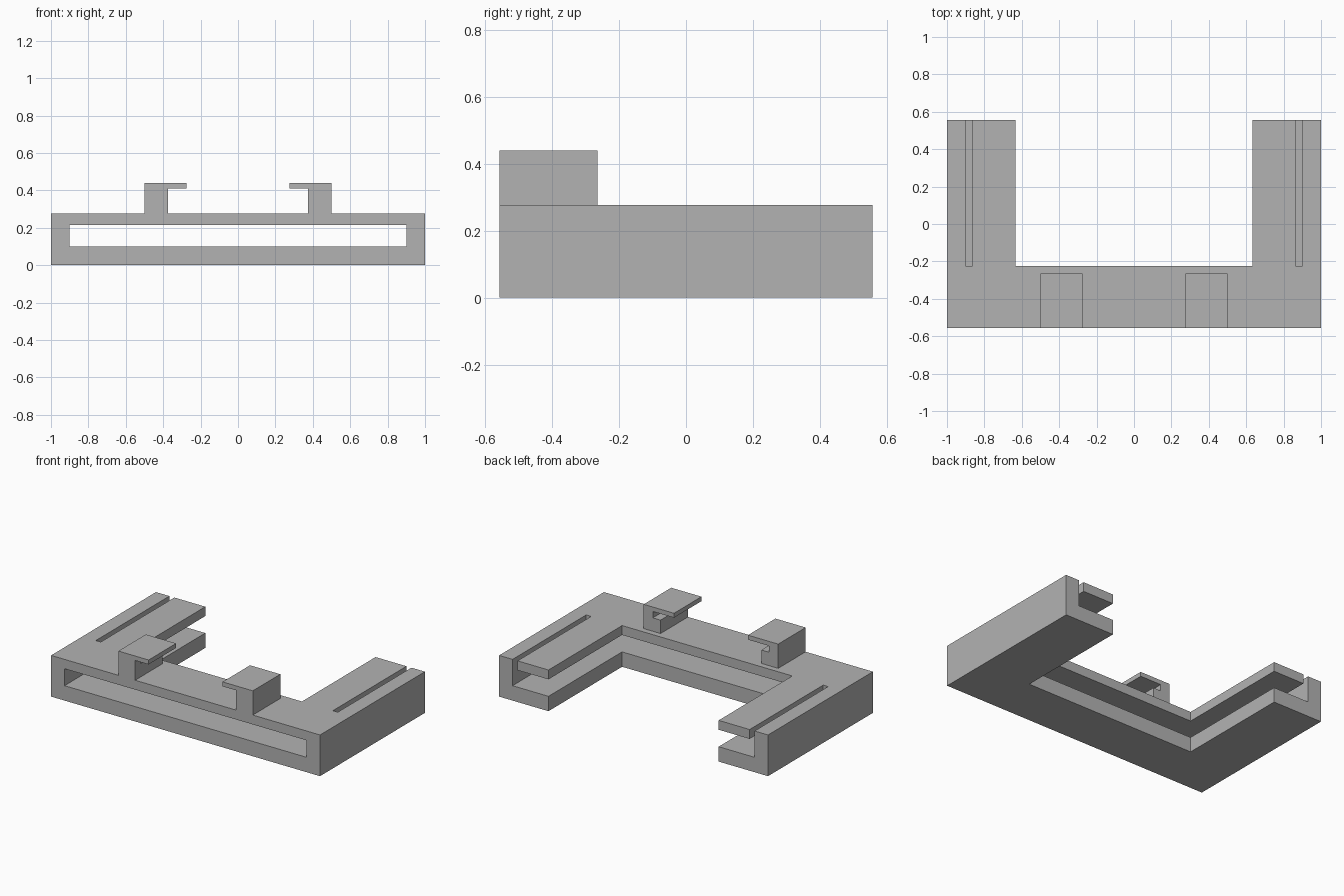
import bpy
import bmesh

cube = bpy.data.objects.get("Cube")
if cube:
    bpy.data.objects.remove(cube, do_unlink=True)

grey = bpy.data.materials.new("plain grey")
grey.use_nodes = True
colour = (0.45, 0.45, 0.45, 1)
grey.diffuse_color = colour
grey.node_tree.nodes["Principled BSDF"].inputs["Base Color"].default_value = colour

FRONT, BACK = -0.557, 0.557
TOP = 0.277
INNER_Y = -0.225
HOOK_BACK = -0.265
HOOK_TOP = 0.44


def prism(name, start, offset):
    """Extrude a planar outline along an offset."""
    bm = bmesh.new()
    face = bm.faces.new([bm.verts.new(p) for p in start])
    new = bmesh.ops.extrude_face_region(bm, geom=[face])["geom"]
    bmesh.ops.translate(bm, vec=offset, verts=[v for v in new if isinstance(v, bmesh.types.BMVert)])
    bmesh.ops.recalc_face_normals(bm, faces=bm.faces)
    mesh = bpy.data.meshes.new(name)
    bm.to_mesh(mesh)
    bm.free()
    mesh.materials.append(grey)
    obj = bpy.data.objects.new(name, mesh)
    bpy.context.collection.objects.link(obj)
    return obj


def box(name, x, y, z):
    x0, x1 = sorted(x)
    outline = [(x0, y[0], z[0]), (x1, y[0], z[0]), (x1, y[1], z[0]), (x0, y[1], z[0])]
    return prism(name, outline, (0, 0, z[1] - z[0]))


def cut(target, cutter):
    """Subtract the cutter and discard it."""
    cutter.hide_render = True
    mod = target.modifiers.new("cut", "BOOLEAN")
    mod.operation = "DIFFERENCE"
    mod.solver = "EXACT"
    mod.object = cutter
    bpy.context.view_layer.objects.active = target
    bpy.ops.object.modifier_apply(modifier=mod.name)
    bpy.data.objects.remove(cutter, do_unlink=True)


# U-shaped body
outline = [(-1, FRONT), (1, FRONT), (1, BACK), (0.633, BACK),
           (0.633, INNER_Y), (-0.633, INNER_Y), (-0.633, BACK), (-1, BACK)]
body = prism("body", [(x, y, 0) for x, y in outline], (0, 0, TOP))

# Wide slot running front to back
cut(body, box("slot_cutter", (-0.9, 0.9), (-0.7, 0.7), (0.1, 0.214)))

for side, label in ((1, "left"), (-1, "right")):
    # Narrow slit through the top of each arm
    cut(body, box("slit_cutter", (side * 0.863, side * 0.9), (INNER_Y, 0.7), (0.15, 0.4)))

    # Hook with an inward lip
    profile = [(0.5, TOP), (0.5, HOOK_TOP), (0.275, HOOK_TOP),
               (0.275, 0.41), (0.375, 0.41), (0.375, TOP)]
    hook = prism(label + "_hook", [(side * x, FRONT, z) for x, z in profile],
                 (0, HOOK_BACK - FRONT, 0))

    # Recess under the lip, open at the back
    cut(hook, box("recess_cutter", (side * 0.3, side * 0.432), (-0.5, -0.2), (0.367, 0.41)))
